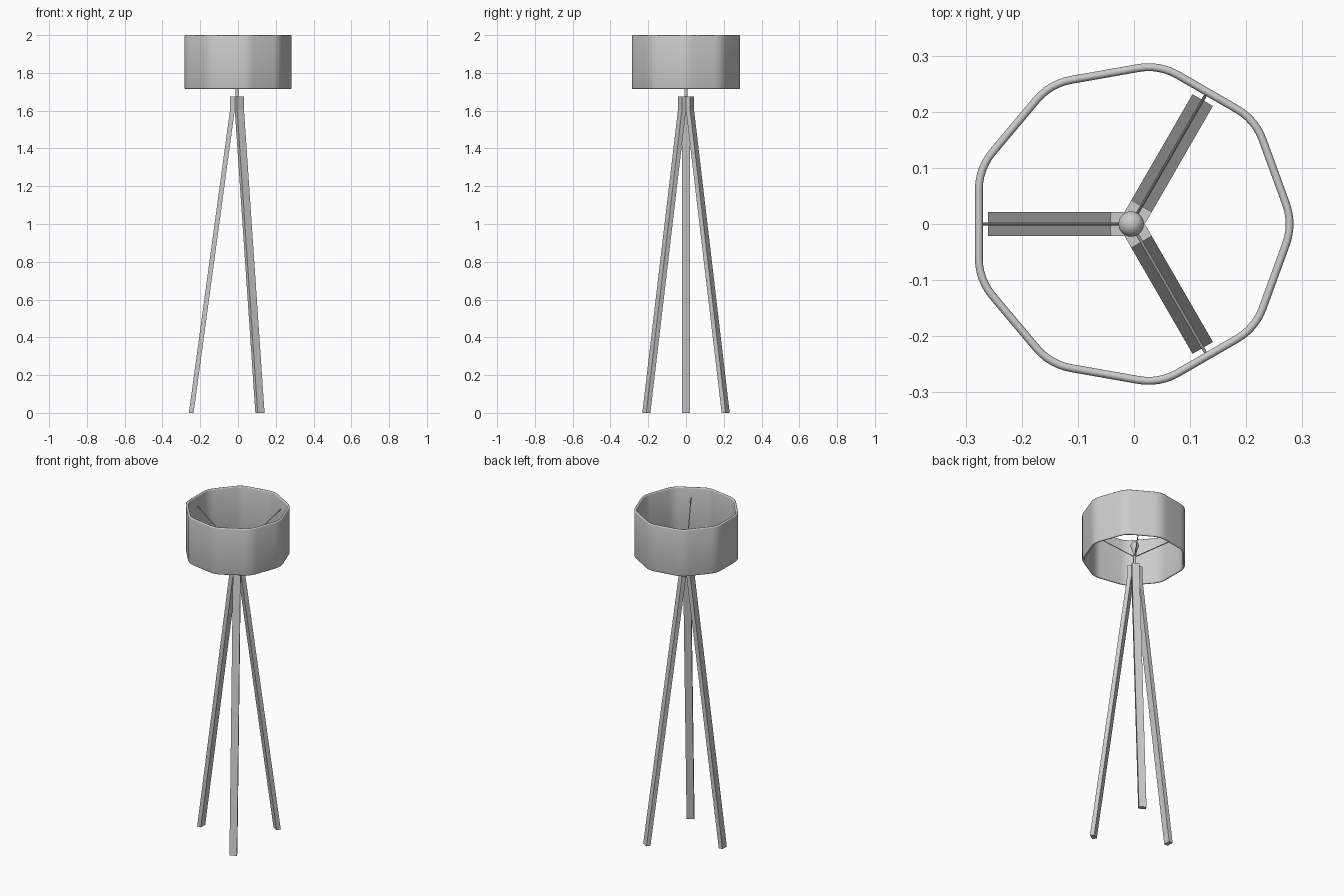
import bpy, bmesh
from math import sin, cos, pi, radians
from mathutils import Matrix, Vector

if "Cube" in bpy.data.objects:
    bpy.data.objects.remove(bpy.data.objects["Cube"])

CX = -0.005          # lamp axis
AXIS = Matrix.Translation((CX, 0, 0))


def finish(bm, name, smooth=True):
    bmesh.ops.recalc_face_normals(bm, faces=bm.faces)
    me = bpy.data.meshes.new(name)
    bm.to_mesh(me)
    bm.free()
    ob = bpy.data.objects.new(name, me)
    bpy.context.collection.objects.link(ob)
    if smooth:
        bpy.ops.object.select_all(action='DESELECT')
        ob.select_set(True)
        bpy.context.view_layer.objects.active = ob
        bpy.ops.object.shade_smooth_by_angle(angle=radians(35))
    return ob


def bridge(bm, rings, closed):
    n = len(rings[0])
    for i in range(len(rings) if closed else len(rings) - 1):
        a, b = rings[i], rings[(i + 1) % len(rings)]
        for j in range(n):
            k = (j + 1) % n
            bm.faces.new((a[j], a[k], b[k], b[j]))


def rod(name, p0, p1, r, segs=12):
    p0, p1 = Vector(p0), Vector(p1)
    d = p1 - p0
    m = Matrix.Translation((p0 + p1) / 2) @ d.to_track_quat('Z', 'Y').to_matrix().to_4x4()
    bm = bmesh.new()
    bmesh.ops.create_cone(bm, cap_ends=True, segments=segs, radius1=r, radius2=r,
                          depth=d.length, matrix=m)
    return finish(bm, name)


# Shade: nine-sided wall with rounded corners and rounded rims
def shade_ring(bm, offset, z, apothem=0.2785, fillet=0.11, steps=6):
    d = (apothem - fillet) / cos(pi / 9)
    ring = []
    for c in range(9):
        a = c * 2 * pi / 9
        for s in range(steps + 1):
            t = a + (s / steps - 0.5) * 2 * pi / 9
            r = fillet + offset
            ring.append(bm.verts.new((CX + d * cos(a) + r * cos(t),
                                      d * sin(a) + r * sin(t), z)))
    return ring


w, z0, z1 = 0.007, 1.715, 2.0
section = [(-w + w * cos(i * pi / 6), z1 - w + w * sin(i * pi / 6)) for i in range(7)]
section += [(-w - w * cos(i * pi / 6), z0 + w - w * sin(i * pi / 6)) for i in range(7)]
bm = bmesh.new()
bridge(bm, [shade_ring(bm, o, z) for o, z in section], True)
finish(bm, "lamp_shade")

# Legs: bent boards, upright at the top; spokes carry the shade
leg_profile = [(0.255, 0), (0.037, 1.605), (0.037, 1.675),
               (0.012, 1.675), (0.012, 1.605), (0.23, 0)]
for i, ang in enumerate((60, 180, 300)):
    rot = AXIS @ Matrix.Rotation(radians(ang), 4, 'Z')
    bm = bmesh.new()
    sides = [[bm.verts.new(rot @ Vector((r, y, z))) for r, z in leg_profile]
             for y in (-0.021, 0.021)]
    bridge(bm, sides, False)
    for s in sides:
        bm.faces.new((s[0], s[1], s[4], s[5]))
        bm.faces.new((s[1], s[2], s[3], s[4]))
    finish(bm, f"leg_{i + 1}", smooth=False)
    rod(f"shade_spoke_{i + 1}", rot @ Vector((0.002, 0, 1.735)),
        rot @ Vector((0.27, 0, 1.94)), 0.0027, 8)

# Stem
rod("stem", (CX, 0, 1.6), (CX, 0, 1.755), 0.008, 16)

# Bulb: round top tapering to the stem
profile = [(0.009, 1.745), (0.010, 1.76), (0.014, 1.777), (0.020, 1.792)]
profile += [(0.023 * cos(t), 1.805 + 0.023 * sin(t))
            for t in [radians(a) for a in (-10, 10, 30, 50, 70, 83)]]
bm = bmesh.new()
rings = [[bm.verts.new((CX + r * cos(j * pi / 12), r * sin(j * pi / 12), z))
          for j in range(24)] for r, z in profile]
bridge(bm, rings, False)
bm.faces.new(rings[0])
bm.faces.new(rings[-1])
finish(bm, "bulb")
